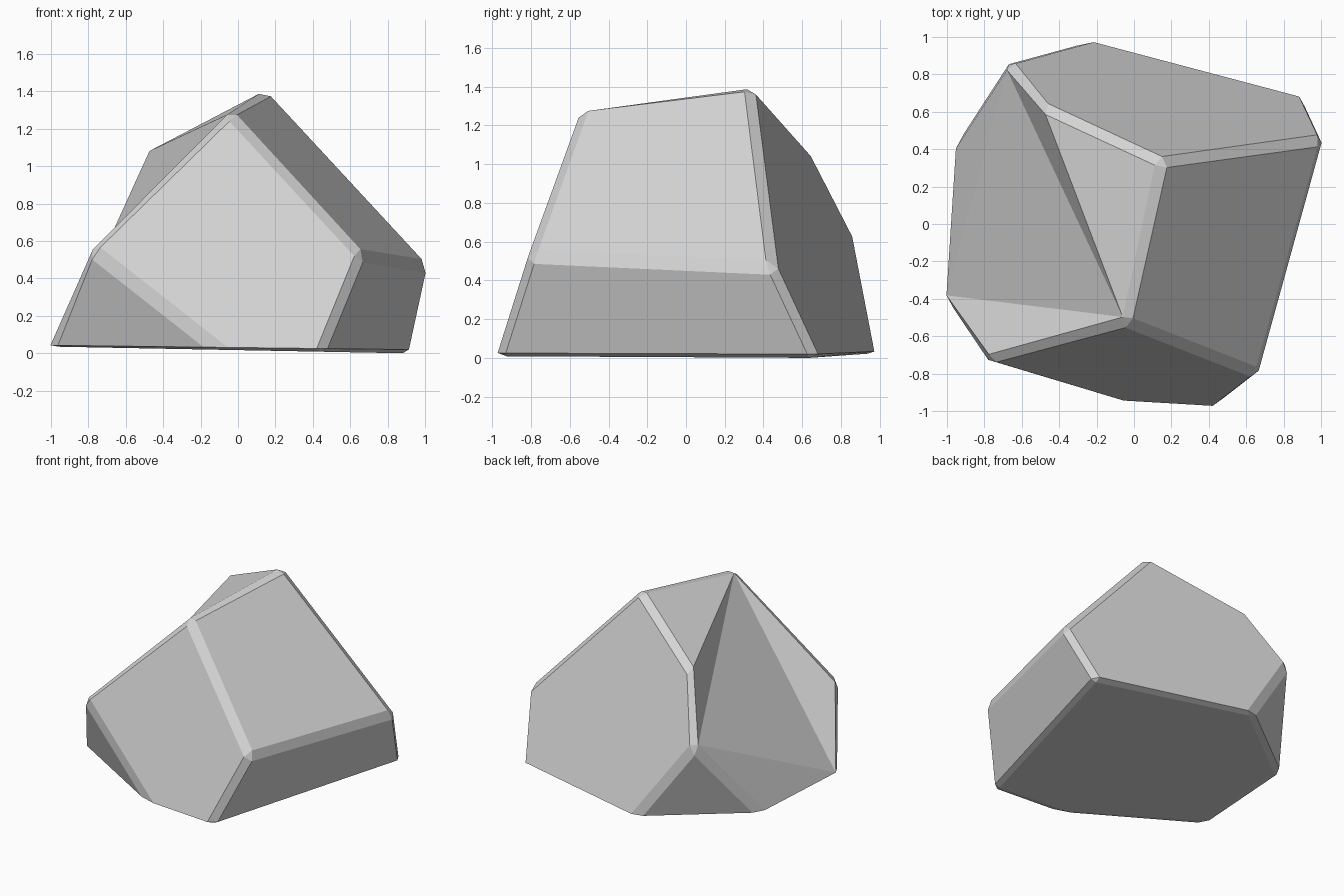
import bpy
import bmesh

cube = bpy.data.objects.get("Cube")
if cube:
    bpy.data.objects.remove(cube, do_unlink=True)

BEVEL = 0.043

# Upper corners of the boulder
corners = {
    "peak_back": (0.15, 0.335, 1.41),
    "peak_front": (-0.05, -0.54, 1.3),
    "right_front": (0.665, -0.82, 0.527),
    "right_back": (1.018, 0.455, 0.468),
    "shoulder": (-0.5, 0.635, 1.07),
    "left_front": (-0.805, -0.742, 0.562),
    "left_back": (-0.685, 0.867, 0.625),
}

# Outline where the boulder meets the ground
base = {
    "foot_right_front": (0.46, -0.98),
    "foot_right_back": (0.92, 0.665),
    "foot_back": (-0.27, 0.98),
    "foot_left_back": (-0.955, 0.45),
    "foot_left_front": (-1.012, -0.435),
    "foot_front": (-0.13, -0.945),
}

# Broad facets above the base, by corner name
facets = [
    "peak_back shoulder peak_front",
    "peak_back peak_front right_front right_back",
    "peak_front left_front foot_front foot_right_front right_front",
    "right_front foot_right_front foot_right_back right_back",
    "peak_back right_back foot_right_back foot_back left_back shoulder",
    "left_front foot_left_front foot_front",
    "left_back foot_back foot_left_back",
]
left_facet = "shoulder left_back foot_left_back foot_left_front left_front peak_front"

bm = bmesh.new()
verts = {name: bm.verts.new(co) for name, co in corners.items()}
rim = []
for name, (x, y) in base.items():
    verts[name] = bm.verts.new((x, y, 0.03 - 0.012 * x))
    rim.append(verts[name])


def add_facet(names):
    return bm.faces.new([verts[n] for n in names.split()])


for names in facets:
    add_facet(names)
add_facet(left_facet)

# Thin undercut rim and the underside
inner = [bm.verts.new((v.co.x * 0.95, v.co.y * 0.95, 0.016 - 0.018 * v.co.x)) for v in rim]
for i in range(len(rim)):
    j = (i + 1) % len(rim)
    bm.faces.new((rim[i], rim[j], inner[j], inner[i]))
bm.faces.new(inner)
bmesh.ops.recalc_face_normals(bm, faces=bm.faces[:])

# Chamfer every ridge except the soft crease on the top left
crease = bm.edges.get((verts["shoulder"], verts["peak_front"]))
ridges = [e for e in bm.edges
          if e is not crease and max(v.co.z for v in e.verts) > 0.3]
places = {name: v.co.copy() for name, v in verts.items()}
bmesh.ops.bevel(bm, geom=ridges, offset=BEVEL, segments=1,
                affect='EDGES', clamp_overlap=True)

# Hollow the warped left facet slightly along three folds
bm.normal_update()
left_verts = list(max(bm.faces, key=lambda f: -f.normal.x * f.calc_area()).verts)


def left_corner(name):
    return min(left_verts, key=lambda v: (v.co - places[name]).length)


for a, b in (("left_back", "peak_front"), ("foot_left_front", "peak_front"),
             ("left_back", "foot_left_front")):
    bmesh.ops.connect_verts(bm, verts=[left_corner(a), left_corner(b)])

# Stand the boulder centred on the ground
for axis in range(3):
    values = [v.co[axis] for v in bm.verts]
    shift = min(values) if axis == 2 else (min(values) + max(values)) / 2
    for v in bm.verts:
        v.co[axis] -= shift

mesh = bpy.data.meshes.new("boulder")
bm.to_mesh(mesh)
bm.free()

# Plain grey stone
stone = bpy.data.materials.new("stone_grey")
stone.use_nodes = True
colour = (0.66, 0.66, 0.66, 1)
stone.diffuse_color = colour
stone.node_tree.nodes["Principled BSDF"].inputs["Base Color"].default_value = colour
mesh.materials.append(stone)

boulder = bpy.data.objects.new("boulder", mesh)
bpy.context.scene.collection.objects.link(boulder)
